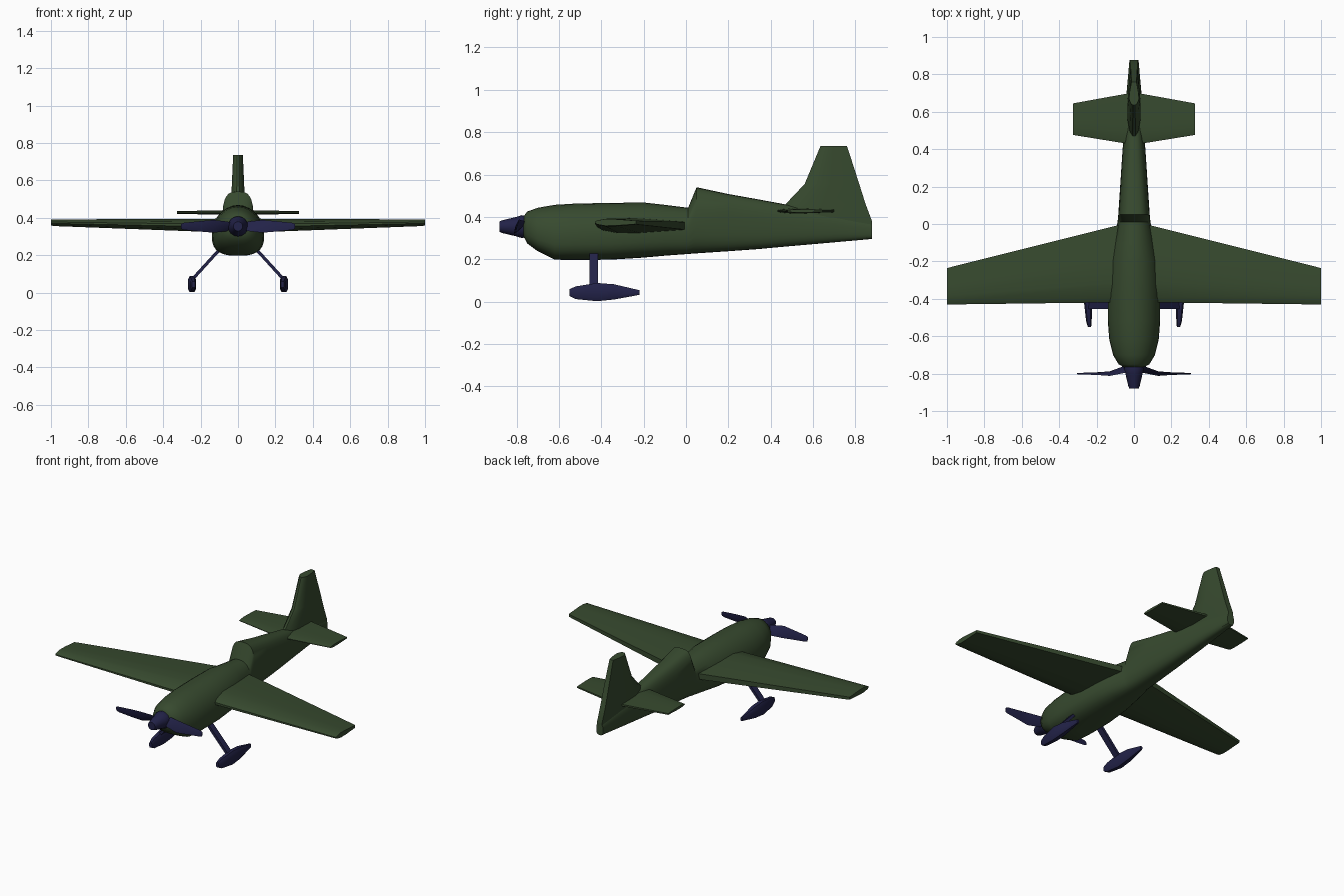
import bpy, bmesh
from math import sin, cos, pi, radians
from mathutils import Vector

cube = bpy.data.objects.get("Cube")
if cube:
    bpy.data.objects.remove(cube, do_unlink=True)


def material(name, rgb):
    mat = bpy.data.materials.new(name)
    mat.use_nodes = True
    colour = (*rgb, 1)
    mat.diffuse_color = colour
    mat.node_tree.nodes["Principled BSDF"].inputs["Base Color"].default_value = colour
    return mat


GREEN = material("dark olive green", (0.038, 0.068, 0.028))
NAVY = material("dark navy", (0.016, 0.016, 0.065))


def loft(name, rings, mat, angle=40, mirror=False):
    """Skin a row of equal-sized rings and cap both ends."""
    bm = bmesh.new()
    loops = [[bm.verts.new(p) for p in ring] for ring in rings]
    n = len(loops[0])
    for a, b in zip(loops, loops[1:]):
        for i in range(n):
            j = (i + 1) % n
            bm.faces.new((a[i], a[j], b[j], b[i]))
    bm.faces.new(loops[0])
    bm.faces.new(loops[-1])
    bmesh.ops.recalc_face_normals(bm, faces=bm.faces)
    mesh = bpy.data.meshes.new(name)
    bm.to_mesh(mesh)
    bm.free()
    mesh.materials.append(mat)
    obj = bpy.data.objects.new(name, mesh)
    bpy.context.collection.objects.link(obj)
    if mirror:
        obj.modifiers.new("Mirror", "MIRROR")
    bpy.ops.object.select_all(action="DESELECT")
    obj.select_set(True)
    bpy.context.view_layer.objects.active = obj
    bpy.ops.object.shade_smooth_by_angle(angle=radians(angle))
    return obj


# Half airfoil: chord fraction, thickness fraction, blunt trailing edge
FOIL = [(0, .2), (.06, .6), (.25, 1), (.5, .95), (1, .5)]


def foil(front, back, half):
    side = [(front + (back - front) * t, half * h) for t, h in FOIL]
    return side + [(y, -h) for y, h in reversed(side)]


def signed_pow(v, p):
    return abs(v) ** p * (1 if v >= 0 else -1)


def body_ring(y, bottom, top, half, power):
    """Superellipse with a squarer belly than top."""
    mid = bottom + (top - bottom) * 0.42
    ring = []
    for i in range(28):
        a = 2 * pi * i / 28
        e = 2 / (power if sin(a) > 0 else 2.8)
        height = top - mid if sin(a) > 0 else mid - bottom
        ring.append((half * signed_pow(cos(a), e), y,
                     mid + height * signed_pow(sin(a), e)))
    return ring


# Fuselage with raised rear deck: y, bottom, top, half width, top squareness
stations = [
    (-.768, .31, .40, .05, 2), (-.75, .275, .425, .082, 2),
    (-.70, .238, .443, .112, 2), (-.62, .198, .457, .132, 2),
    (-.52, .197, .463, .14, 2), (-.36, .198, .466, .14, 2),
    (-.2, .208, .468, .13, 2), (-.1, .217, .457, .112, 2),
    (.01, .225, .443, .088, 2.3), (.05, .228, .54, .084, 3.2),
    (.2, .238, .508, .074, 3), (.34, .248, .483, .065, 2.8),
    (.47, .26, .459, .056, 2.6), (.7, .28, .42, .04, 2.5),
    (.878, .296, .375, .024, 2.5)]
loft("fuselage", [body_ring(*s) for s in stations], GREEN)

# Tail fin: z, front, back, half thickness
fin = [(.30, .5, .878, .036), (.38, .48, .878, .036), (.46, .47, .848, .036),
       (.555, .56, .818, .034), (.735, .635, .76, .026)]
loft("tail_fin", [[(x, y, z) for y, x in foil(f, b, h)]
                  for z, f, b, h in fin], GREEN)


def flying_surface(name, spans):
    """Span stations: x, front, back, centre z, half thickness."""
    rings = [[(x, y, zc + z) for y, z in foil(f, b, h)]
             for x, f, b, zc, h in spans]
    mirrored = [[(-x, y, z) for x, y, z in ring] for ring in reversed(rings)]
    loft(name, mirrored + rings, GREEN)


flying_surface("main_wing", [(.02, -.418, .01, .357, .038),
                             (.97, -.43, -.228, .373, .018),
                             (1, -.43, -.236, .374, .016)])
flying_surface("tailplane", [(.01, .425, .702, .428, .012),
                             (.325, .476, .645, .428, .008)])

# Spinner
HUB = Vector((0, -.79, .354))
spinner = [(-.88, .025), (-.868, .03), (-.80, .046), (-.775, .054), (-.755, .05)]
loft("spinner", [[(r * cos(pi * i / 8), y, HUB.z + r * sin(pi * i / 8))
                  for i in range(16)] for y, r in spinner], NAVY)

# Propeller blades: x, centre y, chord lean, half chord, half thickness
blade = [(.02, -.775, .016, .018, .008), (.06, -.78, .018, .026, .008),
         (.13, -.80, .012, .034, .007), (.2, -.80, .007, .028, .005),
         (.29, -.80, .003, .019, .004), (.306, -.80, .002, .013, .003)]
for name, s in (("left_blade", 1), ("right_blade", -1)):
    loft(name, [[(s * x, y + lean, HUB.z + s * c), (s * x, y + t, HUB.z),
                 (s * x, y - lean, HUB.z - s * c), (s * x, y - t, HUB.z)]
                for x, y, lean, c, t in blade], NAVY)

# Landing gear legs
leg = [(.085, .245), (.24, .075)]
loft("gear_legs", [[(x + dx, -.435 + dy, z + dx)
                    for dx, dy in ((-.006, -.02), (.006, -.02),
                                   (.006, .02), (-.006, .02))]
                   for x, z in leg], NAVY, mirror=True)

# Wheel fairings: y, centre z, half height, half width, centre x
fairing = [(-.55, .043, .016, .009, .238), (-.52, .042, .03, .015, .241),
           (-.42, .045, .043, .021, .246), (-.34, .046, .036, .02, .245),
           (-.22, .043, .011, .007, .241)]
corners = [(1, .6), (.6, 1), (-.6, 1), (-1, .6),
           (-1, -.6), (-.6, -1), (.6, -1), (1, -.6)]
loft("wheel_fairings", [[(xc + w * u, y, zc + h * v) for u, v in corners]
                        for y, zc, h, w, xc in fairing], NAVY, mirror=True)
